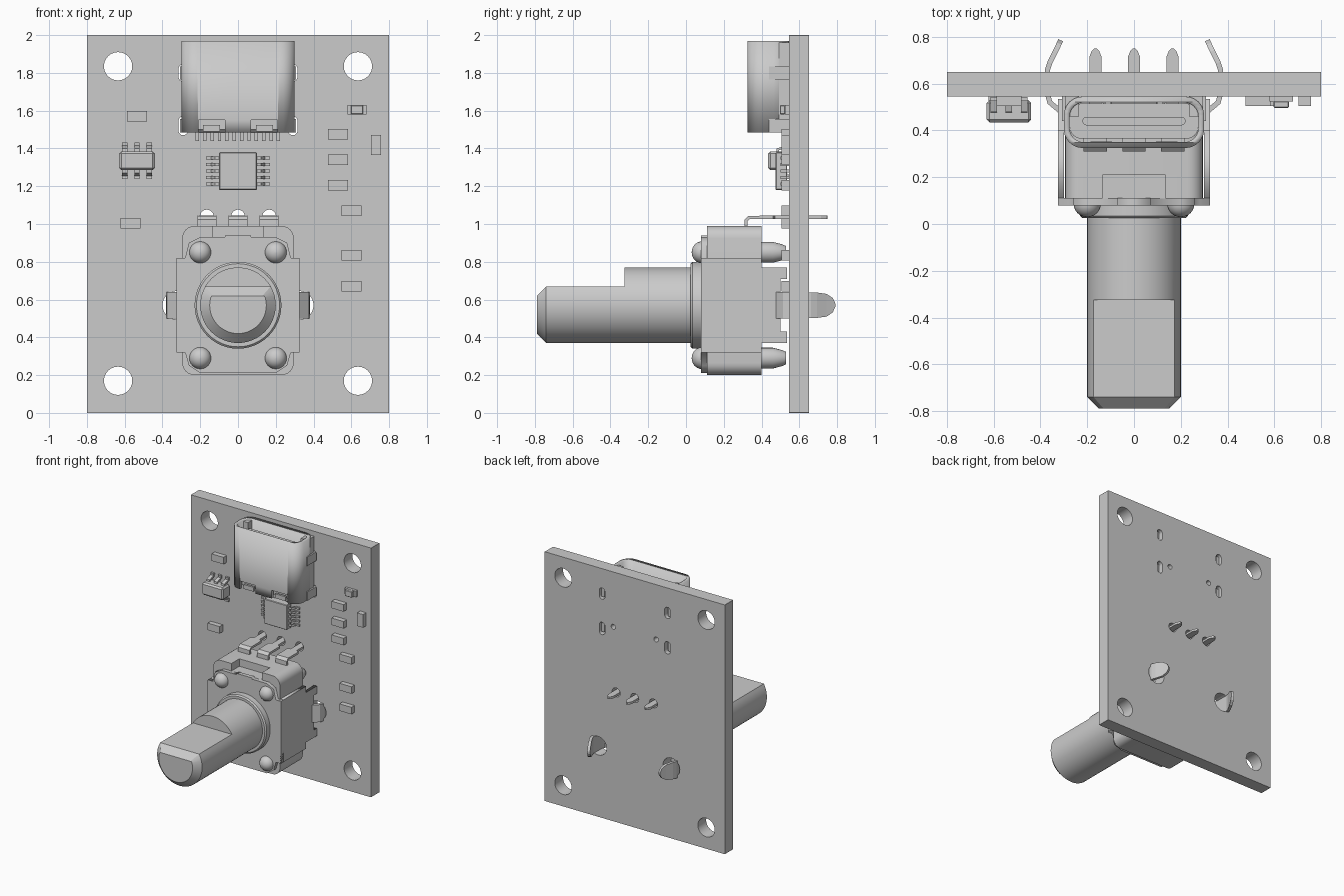
import bpy, bmesh, math
from mathutils import Vector

old = bpy.data.objects.get("Cube")
if old:
    bpy.data.objects.remove(old, do_unlink=True)

grey = bpy.data.materials.new("light_grey")
grey.use_nodes = True
grey.diffuse_color = (0.6, 0.6, 0.6, 1)
grey.node_tree.nodes["Principled BSDF"].inputs["Base Color"].default_value = (0.6, 0.6, 0.6, 1)


def activate(ob):
    bpy.ops.object.select_all(action="DESELECT")
    ob.select_set(True)
    bpy.context.view_layer.objects.active = ob


def finish(ob, smooth=False):
    activate(ob)
    ob.data.materials.clear()
    ob.data.materials.append(grey)
    if smooth:
        bpy.ops.object.shade_smooth_by_angle(angle=math.radians(30))
    return ob


def rounded(cx, cy, w, h, r, n=6):
    """Outline of a rectangle with round corners; a circle when r = w/2 = h/2."""
    pts = []
    for k, (sx, sy) in enumerate([(1, 1), (-1, 1), (-1, -1), (1, -1)]):
        for i in range(n + 1):
            a = math.pi / 2 * (k + i / n)
            p = Vector((cx + sx * (w / 2 - r) + r * math.cos(a),
                        cy + sy * (h / 2 - r) + r * math.sin(a)))
            if all((p - q).length > 1e-5 for q in pts):
                pts.append(p)
    return pts


def circle(cx, cy, r):
    return rounded(cx, cy, 2 * r, 2 * r, r)


def mirrored(half):
    """Close a right-hand half outline (bottom to top) across x = 0."""
    return half + [(-x, z) for x, z in reversed(half)]


def plate(name, outlines, lo, hi, axis="Y", smooth=True):
    """Extrude filled outlines with holes along one axis, between lo and hi."""
    cu = bpy.data.curves.new(name, "CURVE")
    cu.dimensions, cu.fill_mode = "2D", "BOTH"
    cu.extrude = (hi - lo) / 2
    for pts in outlines:
        sp = cu.splines.new("POLY")
        sp.points.add(len(pts) - 1)
        for p, co in zip(sp.points, pts):
            p.co = (co[0], co[1], 0, 1)
        sp.use_cyclic_u = True
    ob = bpy.data.objects.new(name, cu)
    bpy.context.collection.objects.link(ob)
    q = math.pi / 2
    ob.rotation_euler = {"X": (q, 0, q), "Y": (q, 0, 0), "Z": (0, 0, 0)}[axis]
    ob.location["XYZ".index(axis)] = (lo + hi) / 2
    activate(ob)
    bpy.ops.object.convert(target="MESH")
    return finish(bpy.context.object, smooth)


def from_bmesh(name, bm, smooth=False):
    bmesh.ops.recalc_face_normals(bm, faces=bm.faces)
    me = bpy.data.meshes.new(name)
    bm.to_mesh(me)
    bm.free()
    ob = bpy.data.objects.new(name, me)
    bpy.context.collection.objects.link(ob)
    return finish(ob, smooth)


def box(name, x0, x1, y0, y1, z0, z1, bevel=0):
    bm = bmesh.new()
    bmesh.ops.create_cube(bm, size=1)
    for v in bm.verts:
        v.co = [(a + b) / 2 + c * (b - a) for c, a, b in zip(v.co, (x0, y0, z0), (x1, y1, z1))]
    if bevel:
        bmesh.ops.bevel(bm, geom=bm.edges[:], offset=bevel, segments=1, affect="EDGES")
    return from_bmesh(name, bm)


def turned(name, cx, cz, sections, n=48):
    """Loft rings along y; each section is (y, radius, height of a flat)."""
    bm = bmesh.new()
    rings = []
    for y, r, flat in sections:
        angles = [2 * math.pi * i / n for i in range(n)]
        rings.append([bm.verts.new((cx + r * math.cos(a), y, cz + min(r * math.sin(a), flat)))
                      for a in angles])
    for a, b in zip(rings, rings[1:]):
        for i in range(n):
            bm.faces.new((a[i], a[(i + 1) % n], b[(i + 1) % n], b[i]))
    bm.faces.new(rings[0])
    bm.faces.new(rings[-1])
    bmesh.ops.remove_doubles(bm, verts=bm.verts, dist=1e-5)
    bmesh.ops.dissolve_degenerate(bm, edges=bm.edges, dist=1e-5)
    return from_bmesh(name, bm, True)


def strip(name, path, across, thick):
    """Bent sheet metal along (x, y, z, half width) points."""
    bm = bmesh.new()
    side = Vector(across)
    rows = [[bm.verts.new(Vector(p[:3]) + s * p[3] * side) for s in (-1, 1)] for p in path]
    for a, b in zip(rows, rows[1:]):
        bm.faces.new((a[0], a[1], b[1], b[0]))
    ob = from_bmesh(name, bm)
    mod = ob.modifiers.new("Thickness", "SOLIDIFY")
    mod.thickness, mod.offset = thick, 0
    return ob


# Circuit board with mounting, lug, pin and slot holes
FACE, BACK = 0.545, 0.65
holes = [circle(x, z, 0.075) for x in (-0.635, 0.635) for z in (0.17, 1.835)]
holes += [circle(x, 1.04, 0.036) for x in (-0.165, 0, 0.165)]
for s in (-1, 1):
    holes += [circle(s * 0.325, 0.57, 0.075), circle(s * 0.19, 1.56, 0.02),
              rounded(s * 0.29, 1.8, 0.05, 0.09, 0.025), rounded(s * 0.29, 1.52, 0.05, 0.1, 0.025)]
plate("circuit_board", [rounded(0, 1, 1.6, 2, 0.001, 1)] + holes, FACE, BACK)

# Port: hollow shell, rear plug, tongue, tabs and contacts
shell = plate("port_shell", [rounded(0, 0.435, 0.6, 0.22, 0.08), rounded(0, 0.435, 0.55, 0.17, 0.06)],
              1.485, 1.97, "Z")
for s in (-1, 1):
    cutter = box("shell_notch_cutter", s * 0.14 - 0.07, s * 0.14 + 0.07, 0.3, 0.36, 1.4, 1.55)
    cutter.hide_render = True
    cut = shell.modifiers.new("Notch", "BOOLEAN")
    cut.operation, cut.object, cut.solver = "DIFFERENCE", cutter, "EXACT"
    activate(shell)
    bpy.ops.object.modifier_apply(modifier=cut.name)
    bpy.data.objects.remove(cutter, do_unlink=True)
    box("shell_notch_flap", s * 0.14 - 0.045, s * 0.14 + 0.045, 0.335, 0.352, 1.49, 1.525)
    for z in (1.8, 1.52):
        box("port_tab", s * 0.295 - 0.012, s * 0.295 + 0.012, 0.44, 0.63, z - 0.035, z + 0.035)
    box("port_foot", s * 0.265 - 0.03, s * 0.265 + 0.03, 0.46, FACE, 1.49, 1.96)
plate("port_plug", [rounded(0, 0.44, 0.55, 0.15, 0.05)], 1.5, 1.62, "Z")
plate("port_tongue", [rounded(0, 0.44, 0.44, 0.036, 0.017)], 1.6, 1.92, "Z")
for i in range(12):
    x = -0.215 + i * 0.039
    box("port_contact", x - 0.009, x + 0.009, 0.525, FACE, 1.44, 1.52)

# Control chip with five legs a side
box("control_chip", -0.1, 0.1, 0.475, 0.535, 1.18, 1.38, 0.004)
for s in (-1, 1):
    for i in range(5):
        z = 1.213 + i * 0.034
        strip("chip_leg", [(s * 0.09, 0.505, z, 0.008), (s * 0.12, 0.505, z, 0.008),
                           (s * 0.14, 0.538, z, 0.008), (s * 0.17, 0.538, z, 0.008)], (0, 0, 1), 0.012)

# Small regulator with three legs above and below
box("regulator", -0.63, -0.44, 0.435, 0.53, 1.285, 1.385, 0.012)
for s in (-1, 1):
    for x in (-0.6, -0.535, -0.47):
        strip("regulator_leg", [(x, y, 1.335 + s * d, 0.014) for d, y in
                                ((0.04, 0.485), (0.06, 0.485), (0.075, 0.535), (0.097, 0.535))],
              (1, 0, 0), 0.016)

# Surface mounted parts
for x, z in [(-0.535, 1.57), (-0.57, 1.005), (0.53, 1.475), (0.53, 1.34), (0.53, 1.205),
             (0.6, 1.07), (0.6, 0.835), (0.6, 0.67)]:
    box("resistor", x - 0.053, x + 0.053, 0.505, FACE, z - 0.028, z + 0.028)
box("upright_resistor", 0.703, 0.757, 0.505, FACE, 1.365, 1.47)
box("lamp_base", 0.58, 0.68, 0.525, FACE, 1.58, 1.63)
box("lamp_lens", 0.597, 0.663, 0.497, 0.525, 1.58, 1.63, 0.004)

# Dial housing, with a pocket in the top front edge
body = rounded(0, 0.595, 0.59, 0.79, 0.065)
plate("housing_rear", [body], 0.21, 0.4)
right_half = [p for p in body if p[0] > 0]
right_half.sort(key=lambda p: math.atan2(p[1] - 0.595, p[0]))
plate("housing_front", [mirrored([tuple(p) for p in right_half] + [(0.135, 0.99), (0.135, 0.93)])],
      0.11, 0.21)

# Metal cover: front plate, side panels with feet, bent lugs
cover = [(0.2, 0.21), (0.26, 0.25), (0.28, 0.32), (0.325, 0.32), (0.325, 0.82),
         (0.28, 0.82), (0.26, 0.9), (0.2, 0.93), (0.07, 0.93), (0.07, 0.94)]
plate("cover_front", [mirrored(cover)], 0.08, 0.112, smooth=False)
panel = [(0.08, 0.32), (0.4, 0.32), (0.4, 0.37), (0.535, 0.37), (0.535, 0.43), (0.5, 0.43)]
panel += [(y, 1.14 - z) for y, z in reversed(panel)]
for s in (-1, 1):
    plate("cover_side", [panel], s * 0.312 - 0.013, s * 0.312 + 0.013, "X", False)
    strip("cover_lug", [(s * x, y, 0.57, w) for x, y, w in
                        ((0.312, 0.48, 0.07), (0.36, 0.52, 0.07), (0.368, 0.55, 0.07),
                         (0.37, 0.66, 0.067), (0.36, 0.69, 0.067), (0.335, 0.74, 0.06),
                         (0.32, 0.772, 0.038), (0.314, 0.786, 0.01))], (0, 0, 1), 0.022)

# Rivets: domed heads in front, tapered pegs behind
for x in (-0.2, 0.2):
    for z in (0.29, 0.85):
        dome = [(0.085 - 0.055 * math.cos(t * math.pi / 12), 0.001 + 0.057 * math.sin(t * math.pi / 12), 1)
                for t in range(7)]
        turned("rivet_head", x, z, dome + [(0.12, 0.057, 1)], 24)
        turned("rivet_peg", x, z, [(0.39, 0.055, 1), (0.46, 0.055, 1), (0.51, 0.042, 1),
                                   (0.53, 0.033, 1)], 24)

# Bushing and flatted shaft
turned("bushing", 0, 0.57, [(0.09, 0.23, 1), (0.035, 0.23, 1), (0.025, 0.22, 1)])
turned("shaft", 0, 0.57, [(0.05, 0.2, 1), (-0.325, 0.2, 1), (-0.325, 0.2, 0.1),
                          (-0.74, 0.2, 0.1), (-0.79, 0.15, 0.05)])

# Three bent terminal pins
for x in (-0.165, 0, 0.165):
    strip("terminal_pin", [(x, y, z, w) for y, z, w in
                           ((0.318, 0.985, 0.05), (0.318, 1.02, 0.05), (0.335, 1.035, 0.05),
                            (0.46, 1.035, 0.05), (0.47, 1.035, 0.026), (0.715, 1.035, 0.026),
                            (0.74, 1.035, 0.016), (0.75, 1.035, 0.006))], (1, 0, 0), 0.018)
